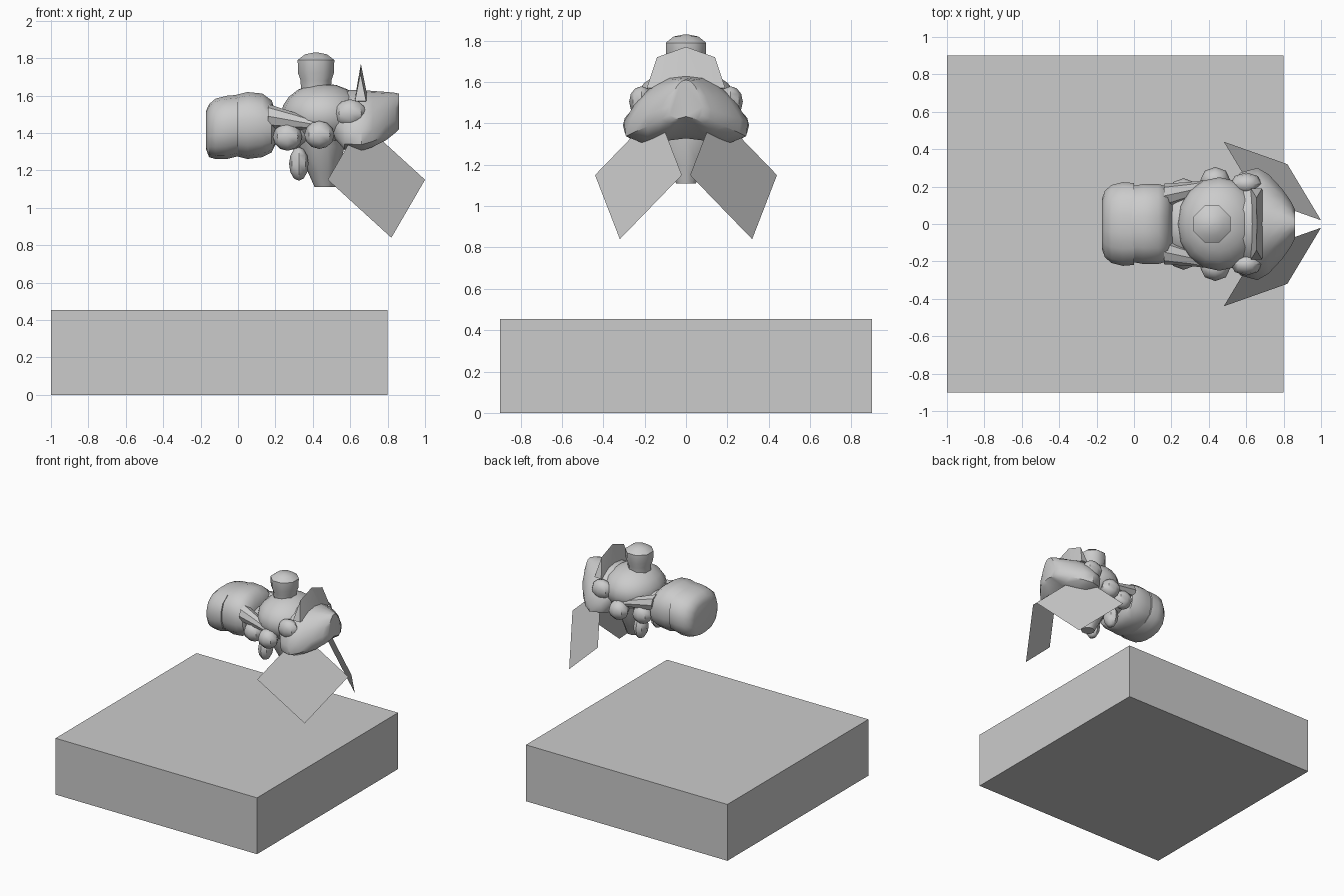
import bpy, bmesh, math
from mathutils import Vector

if "Cube" in bpy.data.objects:
    bpy.data.objects.remove(bpy.data.objects["Cube"])

grey = bpy.data.materials.new("light_grey")
grey.diffuse_color = (0.6, 0.6, 0.6, 1)
grey.use_nodes = True
grey.node_tree.nodes["Principled BSDF"].inputs["Base Color"].default_value = grey.diffuse_color


def finish(name, bm, smooth=40):
    bmesh.ops.recalc_face_normals(bm, faces=bm.faces)
    me = bpy.data.meshes.new(name)
    bm.to_mesh(me)
    bm.free()
    me.materials.append(grey)
    ob = bpy.data.objects.new(name, me)
    bpy.context.collection.objects.link(ob)
    if smooth:
        bpy.ops.object.select_all(action='DESELECT')
        ob.select_set(True)
        bpy.context.view_layer.objects.active = ob
        bpy.ops.object.shade_smooth_by_angle(angle=math.radians(smooth))
    return ob


def loft(name, rings, smooth=40):
    """Skin equal-length rings of points and cap both ends."""
    bm = bmesh.new()
    vs = [[bm.verts.new(p) for p in r] for r in rings]
    n = len(vs[0])
    for a, b in zip(vs, vs[1:]):
        for i in range(n):
            bm.faces.new((a[i], a[(i + 1) % n], b[(i + 1) % n], b[i]))
    bm.faces.new(vs[0])
    bm.faces.new(vs[-1])
    return finish(name, bm, smooth)


def rounded_ring(x, hy, z0, z1, n=16, e=2.6):
    """Squarish oval cross-section facing along x."""
    pts = []
    for i in range(n):
        t = 2 * math.pi * (i + 0.5) / n
        c, s = math.cos(t), math.sin(t)
        f = (abs(c) ** e + abs(s) ** e) ** (-1 / e)
        pts.append((x, hy * c * f, (z0 + z1) / 2 + (z1 - z0) / 2 * s * f))
    return pts


def blob(name, loc, size, seg=10, rings=7, smooth=40):
    bm = bmesh.new()
    bmesh.ops.create_uvsphere(bm, u_segments=seg, v_segments=rings, radius=1)
    for v in bm.verts:
        v.co = Vector([v.co[k] * size[k] + loc[k] for k in range(3)])
    return finish(name, bm, smooth)


# Pedestal block
bm = bmesh.new()
bmesh.ops.create_cube(bm, size=1)
for v in bm.verts:
    v.co = Vector((v.co.x * 1.8 - 0.1, v.co.y * 1.8, (v.co.z + 0.5) * 0.455))
finish("pedestal", bm, 0)

# Rear body in two overlapping segments
loft("rear_cap", [rounded_ring(*s) for s in (
    (-0.17, 0.14, 1.31, 1.52), (-0.155, 0.18, 1.27, 1.555), (-0.12, 0.21, 1.26, 1.585),
    (-0.06, 0.225, 1.26, 1.60), (0.0, 0.22, 1.275, 1.605))])
loft("rear_body", [rounded_ring(*s) for s in (
    (-0.03, 0.2, 1.28, 1.60), (0.05, 0.215, 1.26, 1.62), (0.13, 0.215, 1.27, 1.612),
    (0.18, 0.2, 1.295, 1.575), (0.205, 0.15, 1.35, 1.50))])
blob("waist", (0.3, 0, 1.42), (0.17, 0.19, 0.11))

# Head dome and top knob
blob("head", (0.455, 0, 1.495), (0.225, 0.25, 0.17), 16, 10)
bm = bmesh.new()
vs = []
for z, r in ((1.6, 0.08), (1.68, 0.082), (1.72, 0.096), (1.79, 0.098), (1.82, 0.06)):
    vs.append([(0.417 + r * math.cos(math.pi * (i + 0.5) / 4) / math.cos(math.pi / 8),
                r * math.sin(math.pi * (i + 0.5) / 4) / math.cos(math.pi / 8), z)
               for i in range(8)])
bm.free()
vs.append([(0.417 + (p[0] - 0.417) * 0.2, p[1] * 0.2, 1.83) for p in vs[-1]])
loft("top_knob", vs, 50)

# Broad hooded snout: narrow at the top, wide at the bottom
half = ((0, 1), (0.28, 0.97), (0.55, 0.84), (0.8, 0.62), (1, 0.32),
        (0.97, 0.1), (0.7, 0.0), (0.35, 0.03))
profile = list(half) + [(0, 0.07)] + [(-y, z) for y, z in reversed(half[1:])]
loft("snout", [[(x, y * hy, z0 + z * (z1 - z0)) for y, z in profile] for x, hy, z0, z1 in (
    (0.51, 0.2, 1.38, 1.60), (0.57, 0.275, 1.31, 1.63), (0.66, 0.30, 1.305, 1.63),
    (0.72, 0.265, 1.325, 1.625), (0.79, 0.19, 1.36, 1.62), (0.84, 0.12, 1.40, 1.615),
    (0.86, 0.08, 1.42, 1.61))])

# Thin pointed crest standing across the head
bm = bmesh.new()
for s in (-1, 1):
    for p in ((0.657, 0.001, 1.77), (0.655, 0.14, 1.72), (0.625, 0.19, 1.57),
              (0.685, 0.19, 1.57), (0.62, 0.08, 1.56), (0.695, 0.08, 1.58)):
        bm.verts.new((p[0], p[1] * s, p[2]))
bmesh.ops.convex_hull(bm, input=bm.verts)
finish("crest", bm, 30)

# Tapered jaw under the head
loft("jaw", [[(cx + hx * math.cos(math.pi * i / 5), hy * math.sin(math.pi * i / 5), z)
              for i in range(10)] for z, cx, hx, hy in (
    (1.45, 0.43, 0.14, 0.2), (1.33, 0.44, 0.13, 0.17),
    (1.2, 0.455, 0.085, 0.1), (1.11, 0.465, 0.055, 0.05))])

for s, side in ((-1, "right"), (1, "left")):
    # Eyes, cheeks, hands and feet
    blob("eye_" + side, (0.6, s * 0.215, 1.505), (0.085, 0.06, 0.075), 8, 6)
    blob("cheek_" + side, (0.435, s * 0.235, 1.39), (0.08, 0.07, 0.075), 8, 6)
    blob("hand_" + side, (0.265, s * 0.175, 1.38), (0.078, 0.07, 0.075), 8, 6)
    blob("foot_" + side, (0.325, s * 0.11, 1.235), (0.052, 0.065, 0.09), 8, 6)

    # Arm tapering from the body to the head
    loft("arm_" + side, [[(x, s * (cy + r * math.cos(math.pi * i / 4)),
                           cz + r * math.sin(math.pi * i / 4)) for i in range(8)]
                         for x, cy, cz, r in ((0.16, 0.15, 1.49, 0.065),
                                              (0.3, 0.18, 1.465, 0.045),
                                              (0.44, 0.22, 1.44, 0.02))])

    # Flat square panel hanging below the snout
    bm = bmesh.new()
    bm.faces.new([bm.verts.new((x, s * y, z)) for x, y, z in (
        (0.48, 0.44, 1.15), (0.82, 0.32, 0.84), (1.0, 0.02, 1.15), (0.66, 0.14, 1.46))])
    finish("panel_" + side, bm, 0)
